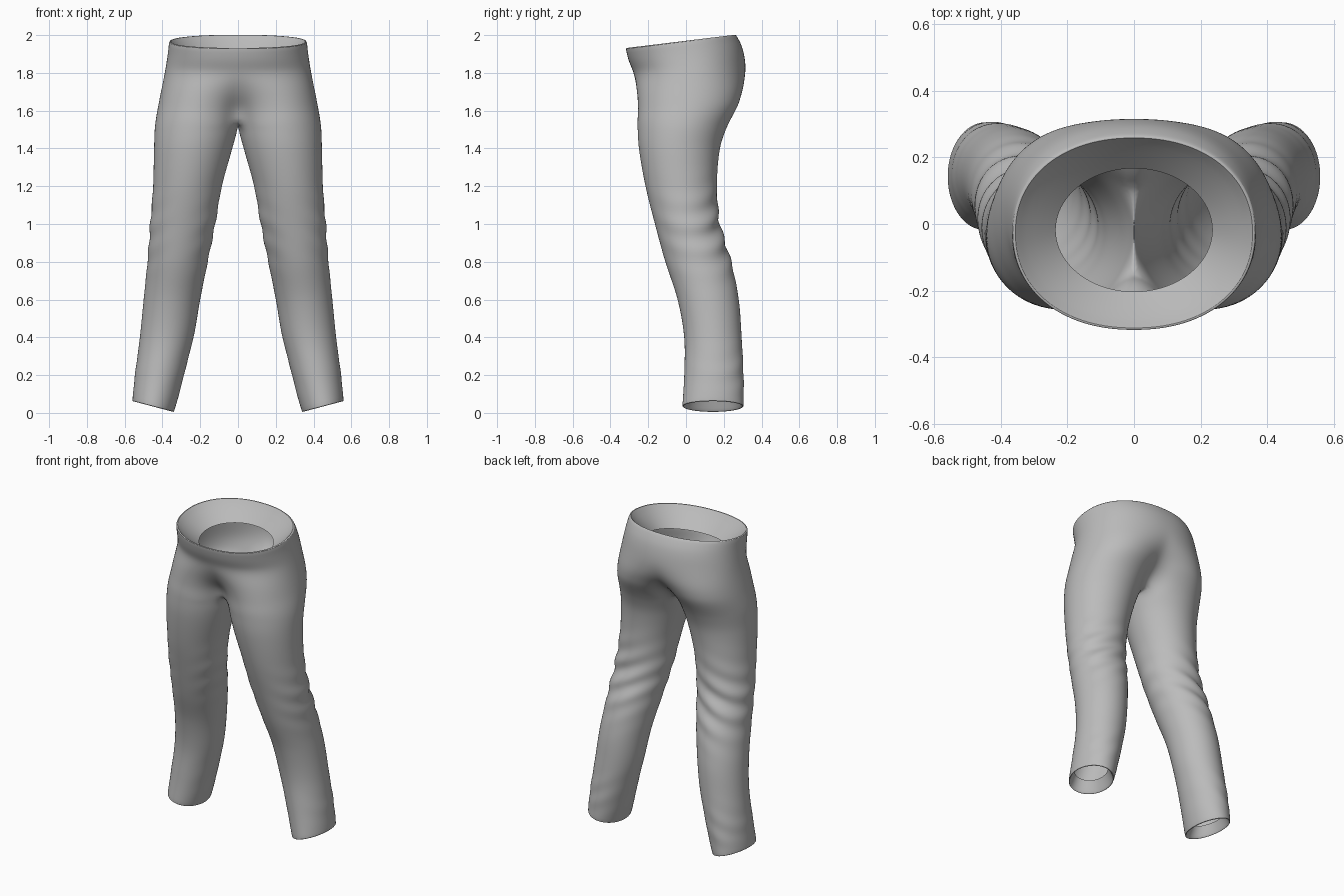
import bpy, bmesh, math
from mathutils import Vector

cube = bpy.data.objects.get("Cube")
if cube:
    bpy.data.objects.remove(cube)

# Outline of one leg and hip: height, outer x, inner x, front y, back y
OUTLINE = [
    (.03, .56, .34, -.02, .305),
    (.2, .545, .29, -.01, .305),
    (.4, .52, .235, -.01, .295),
    (.6, .5, .2, -.045, .28),
    (.8, .48, .16, -.11, .24),
    (1, .465, .12, -.165, .18),
    (1.2, .45, .085, -.215, .165),
    (1.4, .445, .03, -.25, .18),
    (1.52, .44, 0, -.257, .22),
    (1.64, .42, 0, -.255, .28),
    (1.8, .388, 0, -.275, .315),
    (1.9, .372, 0, -.305, .3),
    (1.97, .365, 0, -.32, .265),
]
CROTCH, TOP = 1.52, 1.97
OUTER, INNER = 34, 8          # segments outside and inside each leg
SPLIT = math.radians(150)     # angle where the leg meets the centre seam


def outline(z):
    """Smooth interpolation through the outline rows."""
    i = 0
    while i < len(OUTLINE) - 2 and z > OUTLINE[i + 1][0]:
        i += 1
    a, b = OUTLINE[i], OUTLINE[i + 1]
    p, n = OUTLINE[max(i - 1, 0)], OUTLINE[min(i + 2, len(OUTLINE) - 1)]
    h = b[0] - a[0]
    t = (z - a[0]) / h
    out = []
    for k in range(1, len(a)):
        ma = (b[k] - p[k]) / (b[0] - p[0]) * h
        mb = (n[k] - a[k]) / (n[0] - a[0]) * h
        out.append((2*t**3 - 3*t*t + 1) * a[k] + (t**3 - 2*t*t + t) * ma
                   + (3*t*t - 2*t**3) * b[k] + (t**3 - t*t) * mb)
    return out


def smooth(a, b, x):
    t = min(max((x - a) / (b - a), 0), 1)
    return t * t * (3 - 2 * t)


def folds(z, phi):
    """Slanted cloth creases, strongest behind the knee."""
    back = max(0, math.sin(phi + .3)) ** 2
    side = .35 * math.cos(phi) ** 2
    knee = math.exp(-((z - .95) / .17) ** 2)
    ankle = .25 * math.exp(-((z - .2) / .12) ** 2)
    slant = z + .09 * math.cos(phi)
    return .012 * (back + side) * (knee + ankle) * math.sin(slant * 48)


def leg_point(z, phi):
    xo, xi, yf, yb = outline(z)
    f = 1 + folds(z, phi) / .16
    x = (xo + xi) / 2 + (xo - xi) / 2 * math.cos(phi) * f
    y = (yf + yb) / 2 + (yb - yf) / 2 * math.sin(phi) * f
    tilt = .27 * (1 - smooth(0, .35, z))
    return Vector((x, y, z + tilt * (x - .45)))


def leg_ring(z):
    phis = [-SPLIT + 2 * SPLIT * i / OUTER for i in range(OUTER + 1)]
    gap = 2 * math.pi - 2 * SPLIT
    phis += [SPLIT + gap * i / INNER for i in range(1, INNER)]
    return [leg_point(z, p) for p in phis]


def hip_ring(z):
    """Half ring from front seam to back seam, from two legs to one oval."""
    xo, xi, yf, yb = outline(z)
    mix = smooth(CROTCH - .06, 1.84, z)
    mid, half = (yf + yb) / 2, (yb - yf) / 2
    pts = []
    for i in range(OUTER + 1):
        u = 2 * i / OUTER - 1
        leg = Vector((xo / 2 * (1 + math.cos(SPLIT * u)), math.sin(SPLIT * u)))
        a = math.pi / 2 * u
        oval = Vector((xo * max(math.cos(a), 0) ** .92,
                       math.copysign(abs(math.sin(a)) ** .92, a)))
        pts.append(leg.lerp(oval, mix))
    reach = max(p.y for p in pts)
    pts[0].x = pts[-1].x = 0
    ring = []
    for p in pts:
        y = mid + half * p.y / reach
        seam = .03 * (1 - smooth(0, .12, p.x)) * (1 - smooth(CROTCH, 1.7, z))
        ring.append(Vector((p.x, y, z + seam + .12 * y * smooth(1.7, TOP, z))))
    return ring


def bridge(bm, low, high, closed):
    n = len(low)
    for i in range(n if closed else n - 1):
        j = (i + 1) % n
        bm.faces.new((low[i], low[j], high[j], high[i]))


bm = bmesh.new()


def add(ring):
    return [bm.verts.new(p) for p in ring]


# Turned-in cuff lining, from its free edge down to the hem
hem = leg_ring(OUTLINE[0][0])
centre = sum(hem, Vector()) / len(hem)
rings = []
for scale, rise in ((.74, .075), (.86, .035), (.95, .005)):
    rings.append(add([centre + (p - centre) * scale + Vector((0, 0, rise))
                      for p in hem]))

# Leg tube
steps = 46
for i in range(steps):
    z = OUTLINE[0][0] + (CROTCH - .02 - OUTLINE[0][0]) * i / (steps - 1)
    rings.append(add(leg_ring(z)))

# Crotch ring: hip half ring closed by a saddle on the centre seam
saddle = hip_ring(CROTCH)
front, back = saddle[0], saddle[-1]
arc = []
for i in range(1, INNER):
    s = i / INNER
    p = back.lerp(front, s)
    p.z -= .03 * math.sin(math.pi * s)
    arc.append(p)
rings.append(add(saddle + arc))
for low, high in zip(rings, rings[1:]):
    bridge(bm, low, high, True)

# Hips up to the waist
current = rings[-1][:OUTER + 1]
steps = 16
for i in range(1, steps + 1):
    nxt = add(hip_ring(CROTCH + (TOP - CROTCH) * i / steps))
    bridge(bm, current, nxt, False)
    current = nxt

# Turned-in waist lining
rim = [v.co.copy() for v in current]
for blend, drop in ((.07, -.002), (.14, .012), (.5, .055), (1, .11)):
    ring = []
    for i, p in enumerate(rim):
        a = math.pi * (i / OUTER - .5)
        edge = Vector((.235 * math.cos(a), -.018 + .185 * math.sin(a), p.z))
        q = p.lerp(edge, blend)
        q.z -= drop
        if i in (0, OUTER):
            q.x = 0
        ring.append(q)
    nxt = add(ring)
    bridge(bm, current, nxt, False)
    current = nxt

bmesh.ops.recalc_face_normals(bm, faces=bm.faces)
if sum(f.normal.x * (f.calc_center_median().x - .3) for f in bm.faces) < 0:
    bmesh.ops.reverse_faces(bm, faces=bm.faces)
mesh = bpy.data.meshes.new("trousers")
bm.to_mesh(mesh)
bm.free()
trousers = bpy.data.objects.new("trousers", mesh)
bpy.context.collection.objects.link(trousers)

# Mirror across the centre seam and soften
mirror = trousers.modifiers.new("mirror", 'MIRROR')
mirror.use_clip = True
mirror.merge_threshold = .002
subsurf = trousers.modifiers.new("soften", 'SUBSURF')
subsurf.levels = subsurf.render_levels = 1

# Plain grey cloth
cloth = bpy.data.materials.new("grey cloth")
cloth.use_nodes = True
grey = (.5, .5, .5, 1)
cloth.diffuse_color = grey
cloth.node_tree.nodes["Principled BSDF"].inputs["Base Color"].default_value = grey
mesh.materials.append(cloth)

bpy.context.view_layer.objects.active = trousers
trousers.select_set(True)
bpy.ops.object.shade_smooth_by_angle(angle=math.radians(60))
